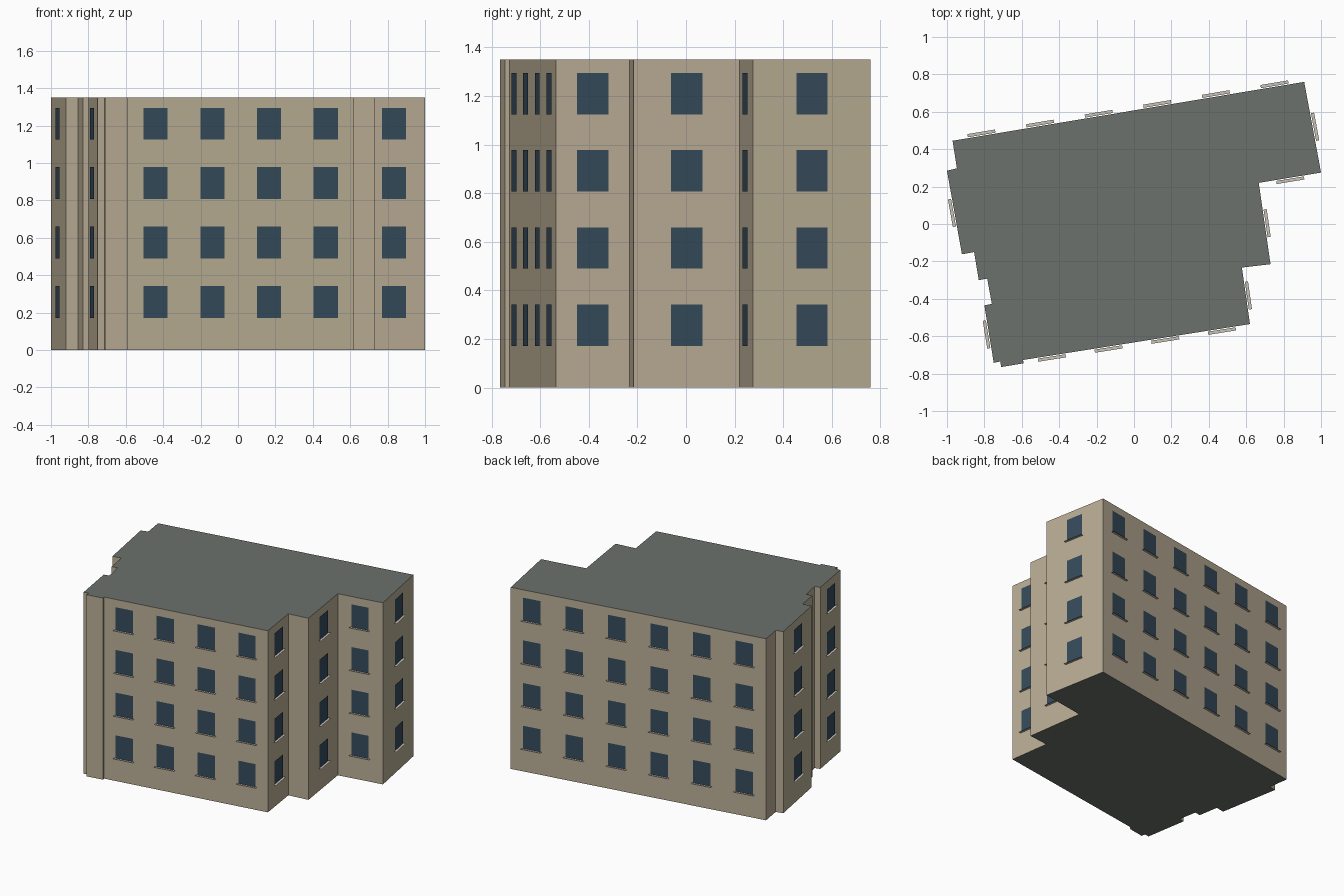
import bpy
from mathutils import Vector

if "Cube" in bpy.data.objects:
    bpy.data.objects.remove(bpy.data.objects["Cube"])

HEIGHT = 1.35
STOREY = 0.3175
FLOORS = 4
WIN_W, WIN_H, WIN_Z = 0.13, 0.17, 0.172
SILL_W, SILL_OUT = 0.15, 0.022
GAP = 0.005

# Building footprint, clockwise seen from above
footprint = [
    (-0.97, 0.445), (0.91, 0.76), (1.0, 0.275), (0.667, 0.22),
    (0.73, -0.215), (0.577, -0.233), (0.62, -0.535), (-0.593, -0.727),
    (-0.59, -0.745), (-0.71, -0.765), (-0.715, -0.735), (-0.75, -0.742),
    (-0.80, -0.435), (-0.76, -0.427), (-0.785, -0.292), (-0.83, -0.30),
    (-0.855, -0.15), (-0.92, -0.162), (-1.0, 0.285), (-0.947, 0.298),
]
points = [Vector((x, y, 0)) for x, y in footprint]
edges = list(zip(points, points[1:] + points[:1]))
UP = Vector((0, 0, 1))


def material(name, rgb):
    mat = bpy.data.materials.new(name)
    mat.diffuse_color = (*rgb, 1)
    mat.use_nodes = True
    mat.node_tree.nodes["Principled BSDF"].inputs["Base Color"].default_value = mat.diffuse_color
    return mat


def build(name, faces, mat):
    """Make one object from a list of faces, each a list of points."""
    verts, polys = [], []
    for face in faces:
        polys.append(range(len(verts), len(verts) + len(face)))
        verts.extend(face)
    mesh = bpy.data.meshes.new(name)
    mesh.from_pydata(verts, [], [list(p) for p in polys])
    mesh.materials.append(mat)
    obj = bpy.data.objects.new(name, mesh)
    bpy.context.collection.objects.link(obj)
    return obj


plaster = material("plaster", (0.49, 0.42, 0.30))
roofing = material("roofing", (0.15, 0.165, 0.15))
glass = material("glass", (0.036, 0.07, 0.105))
stone = material("stone", (0.58, 0.54, 0.47))

# Outer walls, flat roof and underside
top = UP * HEIGHT
build("walls", [[a, a + top, b + top, b] for a, b in edges], plaster)
build("roof", [[p + top for p in reversed(points)]], roofing)
build("floor", [points], roofing)

# Evenly spaced windows with thin sills on every wall that is long enough
windows, sills = [], []
for a, b in edges:
    along = (b - a).normalized()
    out = Vector((-along.y, along.x, 0))
    count = int((b - a).length / 0.3)
    for i in range(count):
        middle = a.lerp(b, (i + 0.5) / count) + out * GAP
        for floor in range(FLOORS):
            base = middle + UP * (WIN_Z + floor * STOREY)
            w, h = along * WIN_W / 2, UP * WIN_H
            windows.append([base - w, base - w + h, base + w + h, base + w])
            s, d = along * SILL_W / 2, out * (SILL_OUT - GAP)
            sills.append([base - s, base + s, base + s + d, base - s + d])

build("windows", windows, glass)
build("window_sills", sills, stone)
